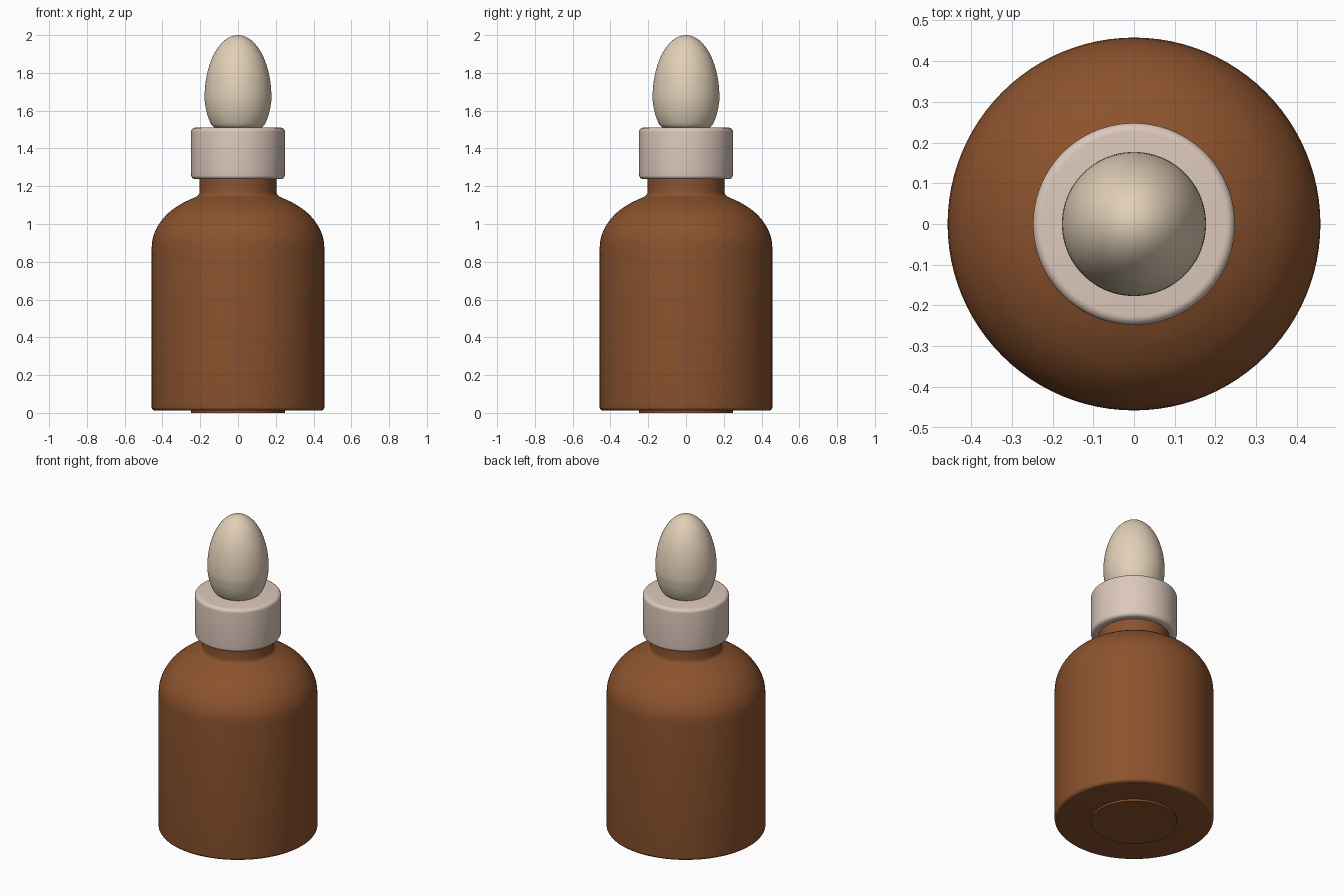
import bpy, bmesh, math

if "Cube" in bpy.data.objects:
    bpy.data.objects.remove(bpy.data.objects["Cube"])

SEGMENTS = 96


def material(name, color):
    m = bpy.data.materials.new(name)
    m.diffuse_color = (*color, 1)
    m.use_nodes = True
    m.node_tree.nodes["Principled BSDF"].inputs["Base Color"].default_value = m.diffuse_color
    return m


def arc(cr, cz, rad_r, rad_z, a0, a1, n=6):
    """Elliptical arc in the (radius, height) plane, angles in degrees."""
    pts = []
    for i in range(n + 1):
        a = math.radians(a0 + (a1 - a0) * i / n)
        pts.append((max(0.0, cr + rad_r * math.cos(a)), cz + rad_z * math.sin(a)))
    return pts


def spline(points, n=5):
    """Catmull-Rom curve through the points."""
    ext = [points[0]] + points + [points[-1]]
    out = []
    for p0, p1, p2, p3 in zip(ext, ext[1:], ext[2:], ext[3:]):
        for i in range(n):
            t = i / n
            out.append(tuple(0.5 * (2 * b + (c - a) * t + (2 * a - 5 * b + 4 * c - d) * t ** 2
                                    + (3 * b - a - 3 * c + d) * t ** 3)
                             for a, b, c, d in zip(p0, p1, p2, p3)))
    return out + [points[-1]]


def lathe(name, profile, mat):
    """Spin a profile around z into a closed, smooth object."""
    bm = bmesh.new()
    verts = [bm.verts.new((r, 0, z)) for r, z in profile]
    edges = [bm.edges.new(pair) for pair in zip(verts, verts[1:])]
    bmesh.ops.spin(bm, geom=verts + edges, cent=(0, 0, 0), axis=(0, 0, 1),
                   angle=math.tau, steps=SEGMENTS, use_merge=True)
    bmesh.ops.remove_doubles(bm, verts=bm.verts, dist=1e-5)
    bmesh.ops.recalc_face_normals(bm, faces=bm.faces)
    mesh = bpy.data.meshes.new(name)
    bm.to_mesh(mesh)
    bm.free()
    obj = bpy.data.objects.new(name, mesh)
    bpy.context.collection.objects.link(obj)
    mesh.materials.append(mat)
    bpy.ops.object.select_all(action='DESELECT')
    obj.select_set(True)
    bpy.context.view_layer.objects.active = obj
    bpy.ops.object.shade_smooth_by_angle(angle=math.radians(35))
    return obj


amber = material("amber", (0.26, 0.085, 0.027))
cream = material("cream", (0.72, 0.58, 0.50))
rubber = material("rubber", (0.76, 0.63, 0.48))

# Bottle: rounded foot, straight wall, domed shoulder, neck
shoulder = spline([(0.458, 0.86), (0.451, 0.925), (0.424, 0.99), (0.372, 1.055),
                   (0.30, 1.107), (0.225, 1.143), (0.207, 1.158), (0.203, 1.18)])
lathe("bottle", [(0, 0.012)] + arc(0.438, 0.032, 0.02, 0.02, -90, 0)
      + shoulder + [(0.203, 1.26), (0, 1.26)], amber)

# Thin disc under the bottle
lathe("base_disc", [(0, 0), (0.248, 0), (0.248, 0.02), (0, 0.02)], amber)

# Collar with rounded rims
lathe("collar", [(0, 1.237)] + arc(0.226, 1.259, 0.022, 0.022, -90, 0)
      + arc(0.226, 1.488, 0.022, 0.022, 0, 90) + [(0, 1.51)], cream)

# Egg-shaped squeeze bulb
lower = spline([(0.115, 1.505), (0.14, 1.525), (0.163, 1.58), (0.175, 1.64), (0.177, 1.67)])
lathe("bulb", [(0, 1.505)] + lower + arc(0, 1.67, 0.177, 0.33, 0, 90, 20), rubber)
